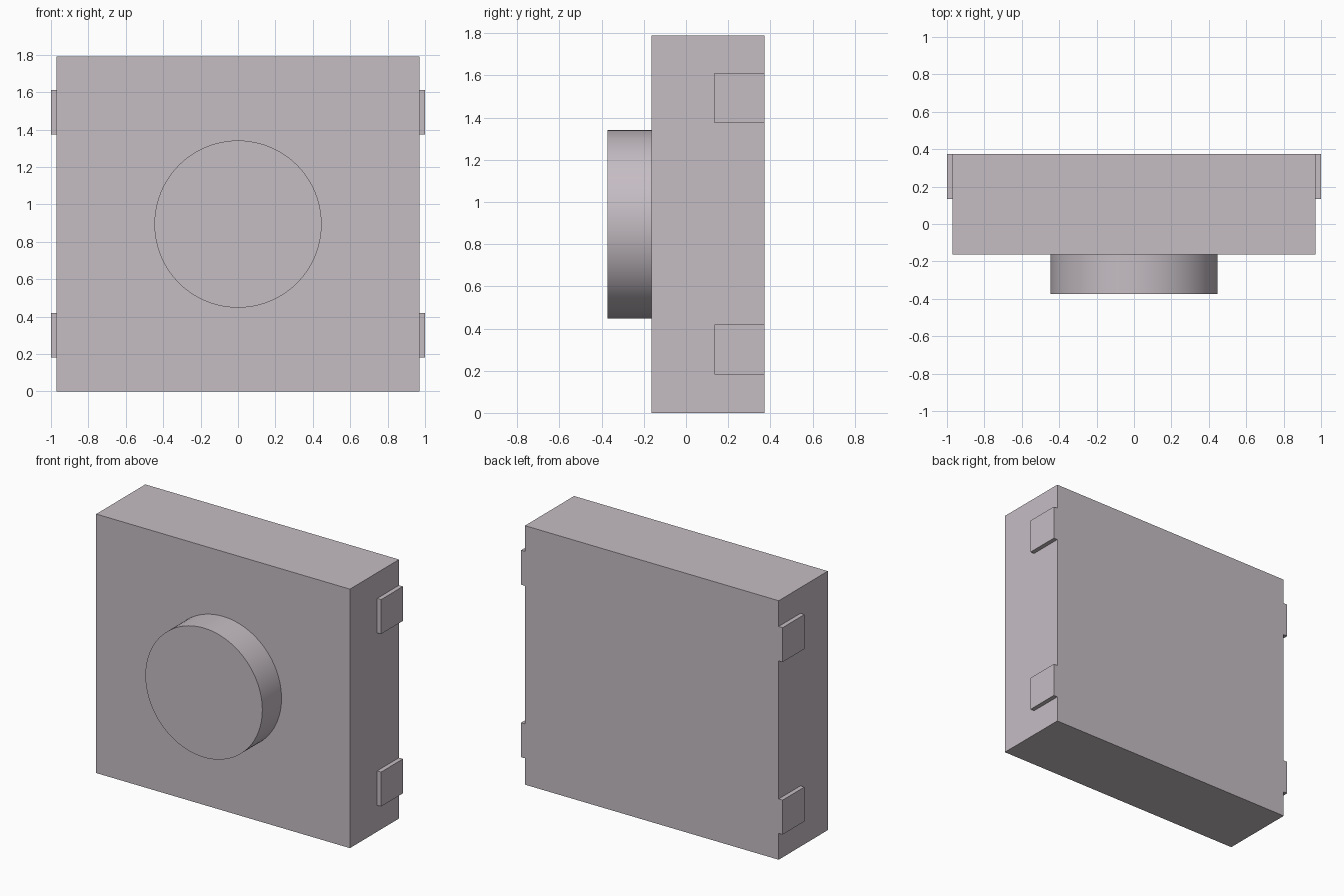
import bpy
import math

cube = bpy.data.objects.get("Cube")
if cube:
    bpy.data.objects.remove(cube, do_unlink=True)

# Single flat colour
COLOUR = (0.56, 0.51, 0.55, 1)
grey = bpy.data.materials.new("warm_grey")
grey.use_nodes = True
grey.diffuse_color = COLOUR
grey.node_tree.nodes["Principled BSDF"].inputs["Base Color"].default_value = COLOUR

BACK, FRONT, KNOB_FRONT = 0.373, -0.163, -0.373
HEIGHT, HALF_WIDTH = 1.79, 0.97
MIDDLE = HEIGHT / 2


def box(name, low, high):
    centre = [(a + b) / 2 for a, b in zip(low, high)]
    bpy.ops.mesh.primitive_cube_add(size=1, location=centre)
    obj = bpy.context.object
    obj.name = name
    obj.scale = [b - a for a, b in zip(low, high)]
    bpy.ops.object.transform_apply(location=False, rotation=False, scale=True)
    obj.data.materials.append(grey)
    return obj


# Square housing
box("housing", (-HALF_WIDTH, FRONT, 0), (HALF_WIDTH, BACK, HEIGHT))

# Round button on the front
bpy.ops.mesh.primitive_cylinder_add(
    vertices=96, radius=0.447, depth=FRONT - KNOB_FRONT,
    location=(0, (FRONT + KNOB_FRONT) / 2, MIDDLE),
    rotation=(math.pi / 2, 0, 0))
button = bpy.context.object
button.name = "button"
button.data.materials.append(grey)
bpy.ops.object.shade_smooth_by_angle(angle=math.radians(30))

# Contact pads on both sides, flush with the back
for side, sign in (("left", 1), ("right", -1)):
    for level, z in (("lower", 0.301), ("upper", HEIGHT - 0.301 + 0.004)):
        inner, outer = sorted((sign * HALF_WIDTH, sign))
        box(f"{level}_{side}_contact",
            (inner, 0.135, z - 0.119), (outer, BACK, z + 0.119))
